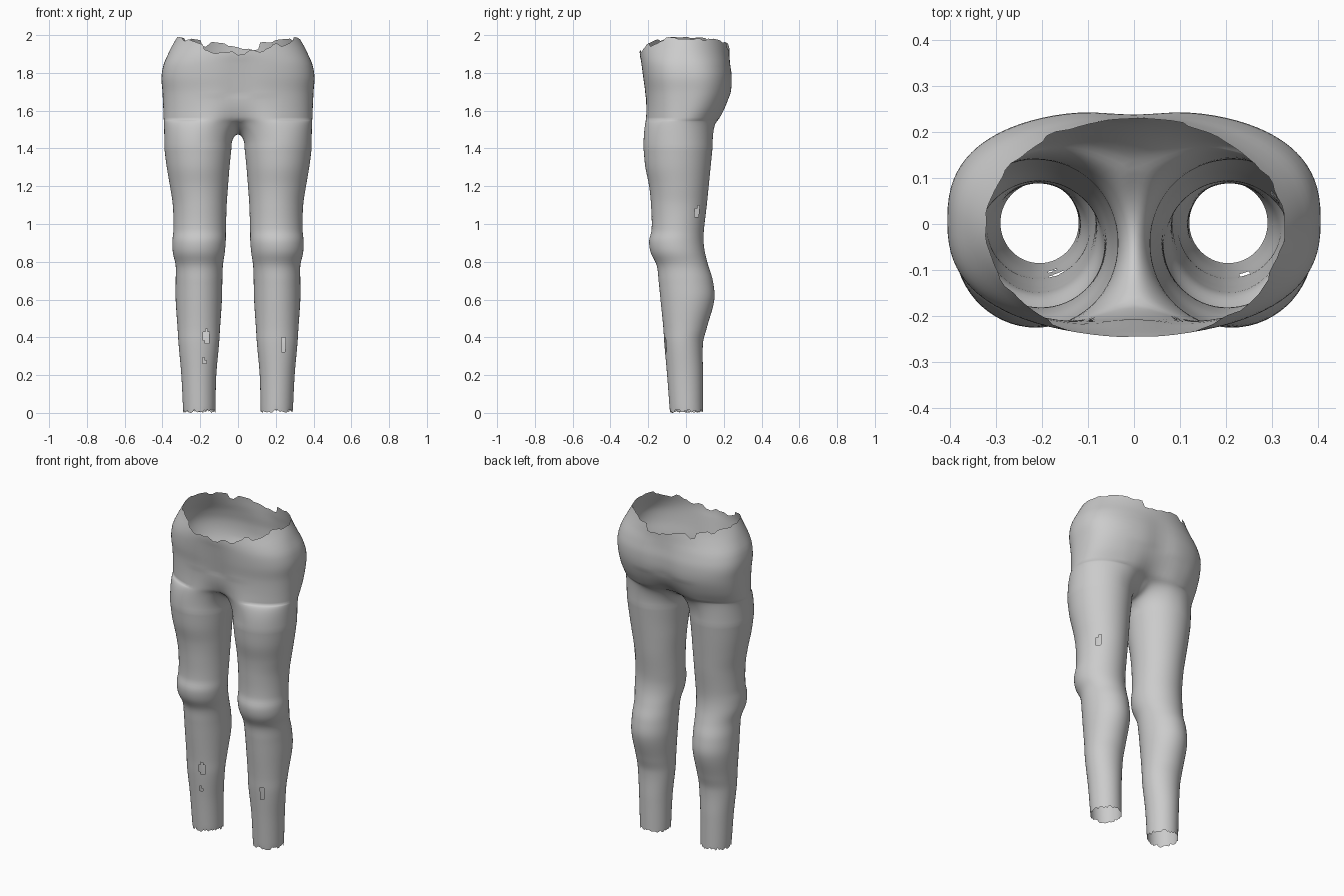
import bpy, bmesh, math, random
from mathutils import Vector

if "Cube" in bpy.data.objects:
    bpy.data.objects.remove(bpy.data.objects["Cube"])

random.seed(4)
N, OUT = 60, 45            # points per leg ring, points of its outer arc

# leg sections: z, inner x, outer x, front y, back y
LEG = [(0.0, .12, .29, -.085, .09), (.2, .115, .30, -.10, .09),
       (.37, .10, .315, -.115, .09), (.45, .095, .32, -.12, .11),
       (.6, .085, .33, -.135, .15), (.7, .083, .33, -.145, .142),
       (.78, .08, .33, -.155, .118), (.85, .07, .345, -.187, .10),
       (.91, .065, .347, -.195, .093), (.97, .064, .342, -.182, .095),
       (1.1, .06, .345, -.185, .11), (1.2, .053, .36, -.195, .12),
       (1.3, .045, .377, -.215, .13), (1.4, .035, .39, -.225, .14)]
# hip sections: z, half width, front y, back y, centre groove, roundness power
HIP = [(1.55, .393, -.23, .19, .30, 2.2), (1.62, .396, -.222, .22, .13, 2.4),
       (1.7, .40, -.222, .243, .06, 2.5), (1.78, .405, -.232, .247, .04, 2.5),
       (1.85, .392, -.24, .237, .02, 2.4), (1.9, .37, -.245, .23, 0, 2.2),
       (1.95, .345, -.245, .228, 0, 2.0), (2.0, .315, -.24, .222, 0, 2.0)]


def sample(table, z):
    """Smooth (cubic) interpolation of a section table at height z."""
    n = len(table)
    i = 0
    while i < n - 2 and z > table[i + 1][0]:
        i += 1
    a, b = table[i], table[i + 1]
    p, q = table[max(i - 1, 0)], table[min(i + 2, n - 1)]
    h = b[0] - a[0]
    t = (z - a[0]) / h
    res = []
    for k in range(1, len(a)):
        m0 = (b[k] - p[k]) / (b[0] - p[0]) * h
        m1 = (q[k] - a[k]) / (q[0] - a[0]) * h
        res.append((2*t**3 - 3*t*t + 1) * a[k] + (t**3 - 2*t*t + t) * m0
                   + (3*t*t - 2*t**3) * b[k] + (t**3 - t*t) * m1)
    return res


def leg_ring(z, hem):
    xi, xo, yf, yb = sample(LEG, z)
    ring = []
    for k in range(N):
        a = math.radians(-132 + 6 * k)
        ring.append(Vector(((xi + xo) / 2 + (xo - xi) / 2 * math.cos(a),
                            (yf + yb) / 2 + (yb - yf) / 2 * math.sin(a),
                            z + hem[k] * max(0, 1 - z / .03))))
    return ring


def hip_point(k, z):
    w, yf, yb, groove, power = sample(HIP, z)
    a = -math.pi / 2 + math.pi * k / (OUT - 1)
    c, s = max(math.cos(a), 0), math.sin(a)
    x = w * c ** (2 / power) if 0 < k < OUT - 1 else 0
    y = (yb - yf) / 2 * math.copysign(abs(s) ** (2 / power), s)
    y = y + (yf + yb) / 2
    return Vector((x, y * (1 - groove * math.exp(-(x / .08) ** 2)), z))


def crotch_ring():
    """D-shaped ring: hip outline outside, saddle curve on the middle plane."""
    ring = [hip_point(k, 1.55) for k in range(OUT)]
    f, b = ring[0].y, ring[-1].y
    for j in range(1, N - OUT + 1):
        u = math.cos(math.pi * j / (N - OUT + 1))
        ring.append(Vector((0, (f + b) / 2 + (b - f) / 2 * u, 1.47 + .08 * u * u)))
    return ring


def rim_heights():
    """Torn waist edge: high at the sides, low in the middle."""
    res, jag = [], 0
    for k in range(OUT):
        p = hip_point(k, 1.95)
        if k % 2 == 0:
            jag = random.uniform(-.022, .018)
        base = (1.905 if p.y < 0 else 1.935)
        side = min(1, p.x / .32) ** 1.5
        res.append(min(2.0, base + (1.985 - base) * side + jag * (1 - .5 * side)))
    res[0], res[-1] = 1.895, 1.935
    return res


def build_side(bm, sx):
    hem = [random.uniform(0, .018) for _ in range(N)]
    rings = [leg_ring(z, hem) for z in [0, .01, .02] + [.035 + 1.365 * i / 90 for i in range(91)]]
    top, d = rings[-1], crotch_ring()
    for i in range(1, 11):                       # thigh flows into the crotch
        s = i / 10 * math.pi / 2
        v, h = math.sin(s), 1 - math.cos(s)
        rings.append([Vector((p.x + (q.x - p.x) * h, p.y + (q.y - p.y) * h,
                              p.z + (q.z - p.z) * v)) for p, q in zip(top, d)])
    rows = [[1.55 + .3 * i / 20] * OUT for i in range(1, 21)]
    rim = rim_heights()
    rows += [[1.85 + (r - 1.85) * i / 6 for r in rim] for i in range(1, 7)]
    rings += [[hip_point(k, z) for k, z in enumerate(row)] for row in rows]
    vs = [[bm.verts.new((p.x * sx, p.y, p.z)) for p in ring] for ring in rings]
    for a, b in zip(vs, vs[1:]):
        closed = len(b) == N
        for k in range(N if closed else OUT - 1):
            m = (k + 1) % N
            quad = [a[k], a[m], b[m], b[k]]
            bm.faces.new(quad if sx > 0 else quad[::-1])


bm = bmesh.new()
for sx in (1, -1):
    build_side(bm, sx)
bmesh.ops.remove_doubles(bm, verts=bm.verts, dist=.0004)

# soften the crotch and groove
soft = [v for v in bm.verts if 1.41 < v.co.z < 1.68 and abs(v.co.x) < .2]
for _ in range(8):
    bmesh.ops.smooth_vert(bm, verts=soft, factor=.5, use_axis_x=True,
                          use_axis_y=True, use_axis_z=True)

# small torn holes: x, z, half width, half height, side (-1 front, 1 back)
HOLES = [(-.165, .405, .017, .035, -1), (-.178, .27, .008, .018, -1),
         (.24, .36, .009, .05, -1), (.305, 1.06, .014, .03, 1)]
torn = []
for f in bm.faces:
    c = f.calc_center_median()
    for x, z, w, h, side in HOLES:
        if (c.y + .02) * side > 0 and ((c.x - x) / w) ** 2 + ((c.z - z) / h) ** 2 < 1:
            torn.append(f)
            break
bmesh.ops.delete(bm, geom=torn, context='FACES')

for f in bm.faces:
    f.smooth = True
mesh = bpy.data.meshes.new("torn_trousers")
bm.to_mesh(mesh)
bm.free()
grey = bpy.data.materials.new("light grey cloth")
grey.diffuse_color = (.6, .6, .6, 1)
grey.use_nodes = True
grey.node_tree.nodes["Principled BSDF"].inputs["Base Color"].default_value = grey.diffuse_color
mesh.materials.append(grey)
trousers = bpy.data.objects.new("torn_trousers", mesh)
bpy.context.collection.objects.link(trousers)
